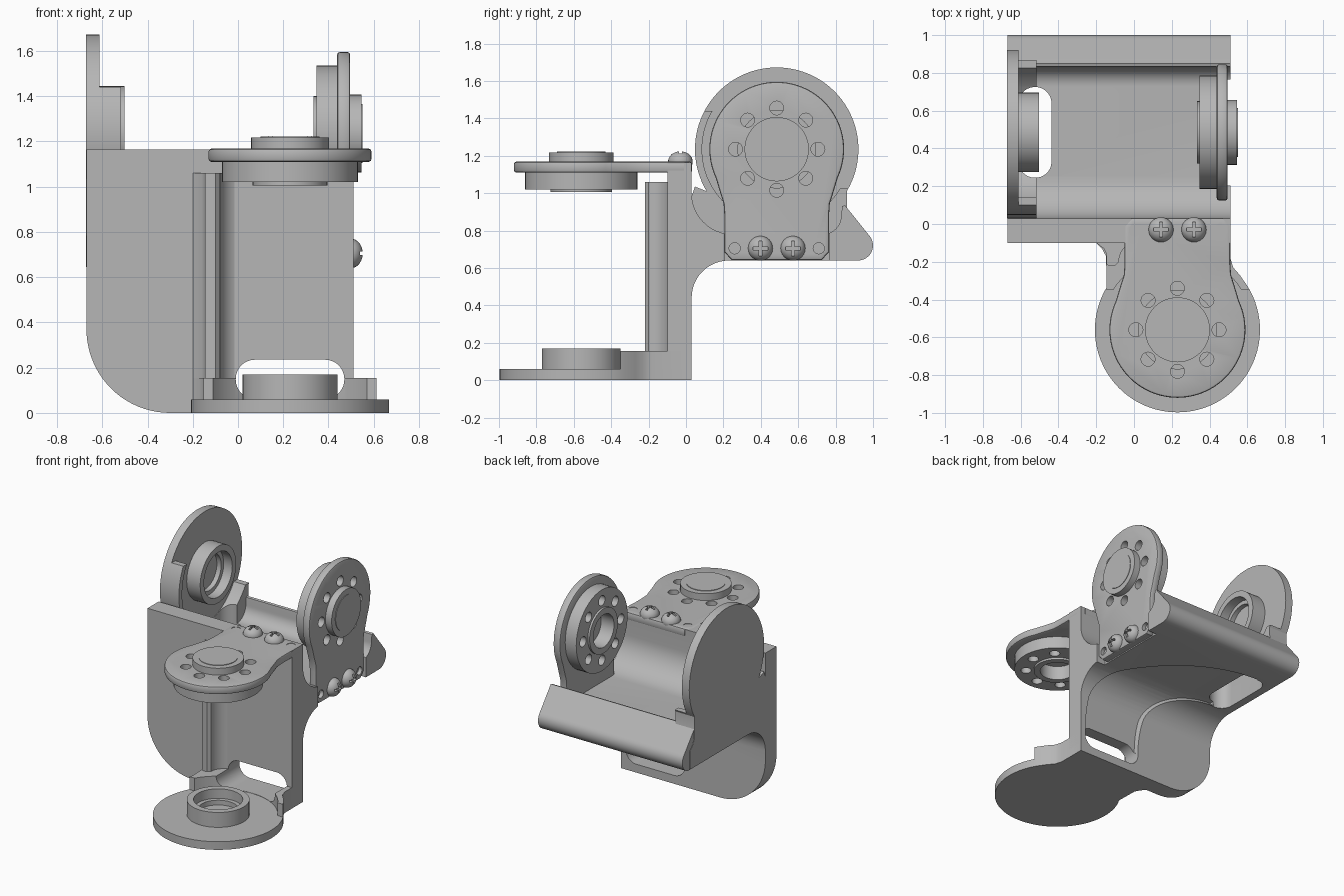
import bpy, bmesh, math
from mathutils import Matrix, Vector

if "Cube" in bpy.data.objects:
    bpy.data.objects.remove(bpy.data.objects["Cube"])

grey = bpy.data.materials.new("bracket_grey")
grey.use_nodes = True
grey.diffuse_color = (0.47, 0.47, 0.47, 1)
grey.node_tree.nodes["Principled BSDF"].inputs["Base Color"].default_value = grey.diffuse_color


def frame(x, y, z, origin=(0, 0, 0)):
    m = Matrix((x, y, z)).transposed().to_4x4()
    m.translation = Vector(origin)
    return m


def arc(cx, cy, r, a0, a1, n=12, ry=None):
    ry = ry or r
    angles = [math.radians(a0 + (a1 - a0) * i / n) for i in range(n + 1)]
    return [(cx + r * math.cos(a), cy + ry * math.sin(a)) for a in angles]


def circle(r, u=0, v=0, n=48):
    return arc(u, v, r, 0, 360, n)[:-1]


def rect(u0, v0, u1, v1):
    return [(u0, v0), (u1, v0), (u1, v1), (u0, v1)]


def round_rect(u0, v0, u1, v1, r):
    return (arc(u1 - r, v1 - r, r, 0, 90) + arc(u0 + r, v1 - r, r, 90, 180)
            + arc(u0 + r, v0 + r, r, 180, 270) + arc(u1 - r, v0 + r, r, 270, 360))


def finish(name, bm, m):
    bmesh.ops.recalc_face_normals(bm, faces=bm.faces)
    bm.transform(m)
    mesh = bpy.data.meshes.new(name)
    bm.to_mesh(mesh)
    bm.free()
    mesh.materials.append(grey)
    ob = bpy.data.objects.new(name, mesh)
    bpy.context.collection.objects.link(ob)
    return ob


def prism(name, pts, lo, hi, m=Matrix()):
    bm = bmesh.new()
    face = bm.faces.new([bm.verts.new((p[0], p[1], lo)) for p in pts])
    top = bmesh.ops.extrude_face_region(bm, geom=[face])["geom"]
    verts = [g for g in top if isinstance(g, bmesh.types.BMVert)]
    bmesh.ops.translate(bm, verts=verts, vec=(0, 0, hi - lo))
    bmesh.ops.remove_doubles(bm, verts=bm.verts, dist=0.0001)
    return finish(name, bm, m)


def apply(ob, mod):
    bpy.context.view_layer.objects.active = ob
    bpy.ops.object.modifier_apply(modifier=mod.name)


def boolean(ob, cutters, operation="DIFFERENCE"):
    for c in cutters:
        c.hide_render = True
        mod = ob.modifiers.new("cut", "BOOLEAN")
        mod.operation, mod.object, mod.solver = operation, c, "EXACT"
        apply(ob, mod)
        bpy.data.objects.remove(c)


X, Y, Z = Vector((1, 0, 0)), Vector((0, 1, 0)), Vector((0, 0, 1))
SIDE = frame(Y, Z, X)
# Each fork: u across, v from pivot towards its base, w along the pivot axis
LOWER = frame(X, Y, Z, (0.23, -0.56, 0))
UPPER = frame(-Y, -Z, X, (-0.672, 0.485, 1.235))

# Main body: upright wall sweeping into a trough with a rear ridge
profile = ([(-0.1, 0), (0.03, 0)] + arc(0.23, 0.44, 0.2, 180, 90)
           + arc(0.92, 0.72, 0.08, -90, 42)
           + [(0.87, 0.91), (0.85, 0.935), (0.835, 0.93)]
           + arc(0.73, 0.88, 0.1, 0, -90)
           + arc(0.25, 1.0, 0.22, 270, 180) + [(0.03, 1.165), (-0.1, 1.165)])
body = prism("main_body", profile, -0.67, 0.51, SIDE)

# Rounded lower corner of the wall
corner = prism("corner_cutter", [(-0.1, -0.8), (0.37, -0.8)]
               + arc(0.37, -0.3, 0.37, 270, 180, 20) + [(-0.1, -0.3)],
               -0.3, 0.2, frame(Z, X, Y))

# Shallow curved cable channel under the body
under = prism("channel_cutter", [(1.1, -0.1), (-0.01, -0.1)]
              + arc(0.23, 0.44, 0.24, 180, 90) + [(1.1, 0.68)], -0.62, 0.5, SIDE)
band = prism("channel_band", arc(-0.52, 0.13, 0.99, 0, 90, 24, 0.84)
             + arc(-0.52, 0.13, 0.51, 90, 0, 24, 0.5), -1.5, 1.5,
             frame(X, (Y + Z).normalized(), (Z - Y).normalized()))
boolean(under, [band], "INTERSECT")

# Seats where the fork arms are screwed on
seat = prism("seat_cutter", rect(-0.28, 0.3, 0.28, 0.7), 1.11, 1.3, UPPER)


def slot(m):
    return prism("slot_cutter", round_rect(-0.24, 0.062, 0.24, 0.235, 0.085),
                 -0.8, -0.2, m @ frame(X, Z, -Y))


boolean(body, [corner, under, seat, slot(LOWER), slot(UPPER)])

# Ridge beside the lower fork trough
ridge = prism("front_ridge", [(-0.2, -0.05), (-0.2, -0.1), (-0.16, -0.13), (-0.145, -0.16),
              (-0.145, -0.215), (-0.135, -0.22), (-0.1, -0.22)]
              + arc(0.03, -0.2, 0.11, 180, 90) + [(0.03, -0.05)], 0.03, 1.06)
boolean(ridge, [slot(LOWER)])


def fork(prefix, m, right_edge, block_limits):
    # Plain bearing arm
    outline = (arc(0, 0, 0.437, 149, 391, 64) + right_edge
               + [(-0.43, 0.59), (-0.43, 0.46), (-0.4, 0.43), (-0.378, 0.39)])
    prism(prefix + "_bearing_arm", outline, 0, 0.06, m)

    # Raised corner webs around the arm's clearance circle
    for side, limit in zip(("left", "right"), block_limits):
        web = prism(prefix + "_" + side + "_web", outline, 0.05, 0.155, m)
        keep = rect(-0.6, limit, 0, 0.58) if side == "left" else rect(0, limit, 0.6, 0.58)
        boolean(web, [prism("web_limit", keep, 0, 0.3, m)], "INTERSECT")
        boolean(web, [prism("clearance", circle(0.4), 0, 0.3, m), slot(m)])

    # Bearing ring with a stepped bore
    ring = prism(prefix + "_bearing_ring", circle(0.21), 0.05, 0.17, m)
    boolean(ring, [prism("bore", circle(0.165), 0.1, 0.3, m),
                   prism("inner_bore", circle(0.135), 0.065, 0.12, m)])

    # Drive arm with a bevelled rim
    half = [(0.3, 0.24), (0.284, 0.29), (0.28, 0.35), (0.28, 0.55), (0.24, 0.593)]
    arm = prism(prefix + "_drive_arm", arc(0, 0, 0.36, 155, 385, 64) + half
                + [(-u, v) for u, v in reversed(half)], 1.11, 1.168, m)
    bevel = arm.modifiers.new("rim", "BEVEL")
    bevel.width, bevel.segments, bevel.limit_method = 0.012, 2, "ANGLE"
    bevel.angle_limit = math.radians(60)
    apply(arm, bevel)
    horn = prism(prefix + "_drive_disc", circle(0.3), 1.02, 1.115, m)
    boss = prism(prefix + "_drive_boss", circle(0.165), 1.005, 1.03, m)

    # Ring of screw holes, centre bore and pin holes
    for i in range(8):
        a = math.radians(45 * i)
        spot = circle(0.037, 0.22 * math.cos(a), 0.22 * math.sin(a), 20)
        for part in (arm, horn):
            boolean(part, [prism("hole", spot, 0.9, 1.3, m)])
    for part in (horn, boss):
        boolean(part, [prism("bore", circle(0.12), 0.9, 1.3, m)])
    for u in (-0.225, 0.225):
        boolean(arm, [prism("pin_hole", circle(0.03, u, 0.53, 16), 1.14, 1.3, m)])

    # Hub and its cap
    prism(prefix + "_hub", circle(0.172), 1.16, 1.218, m)
    prism(prefix + "_hub_cap", circle(0.13), 1.21, 1.222, m)

    # Domed cross-head screws
    for side, u in (("left", -0.087), ("right", 0.087)):
        bm = bmesh.new()
        bmesh.ops.create_uvsphere(bm, u_segments=24, v_segments=16, radius=1)
        bmesh.ops.scale(bm, verts=bm.verts, vec=(0.066, 0.066, 0.056))
        place = m @ Matrix.Translation((u, 0.53, 1.168))
        screw = finish(prefix + "_" + side + "_screw", bm, place)
        for a, b in ((0.04, 0.008), (0.008, 0.04)):
            boolean(screw, [prism("cross", rect(-a, -b, a, b), 0.025, 0.1, place)])


fork("lower", LOWER, [(0.33, 0.29), (0.295, 0.33), (0.28, 0.38), (0.28, 0.59)], (0.21, 0.21))
fork("upper", UPPER, [(0.437, 0.2), (0.455, 0.25), (0.455, 0.45), (0.3, 0.59)], (0.21, -0.205))

# Smooth curved faces, keep the edges crisp
bpy.ops.object.select_all(action="DESELECT")
for ob in bpy.context.collection.objects:
    if ob.type == "MESH":
        ob.select_set(True)
        bpy.context.view_layer.objects.active = ob
bpy.ops.object.shade_smooth_by_angle()
